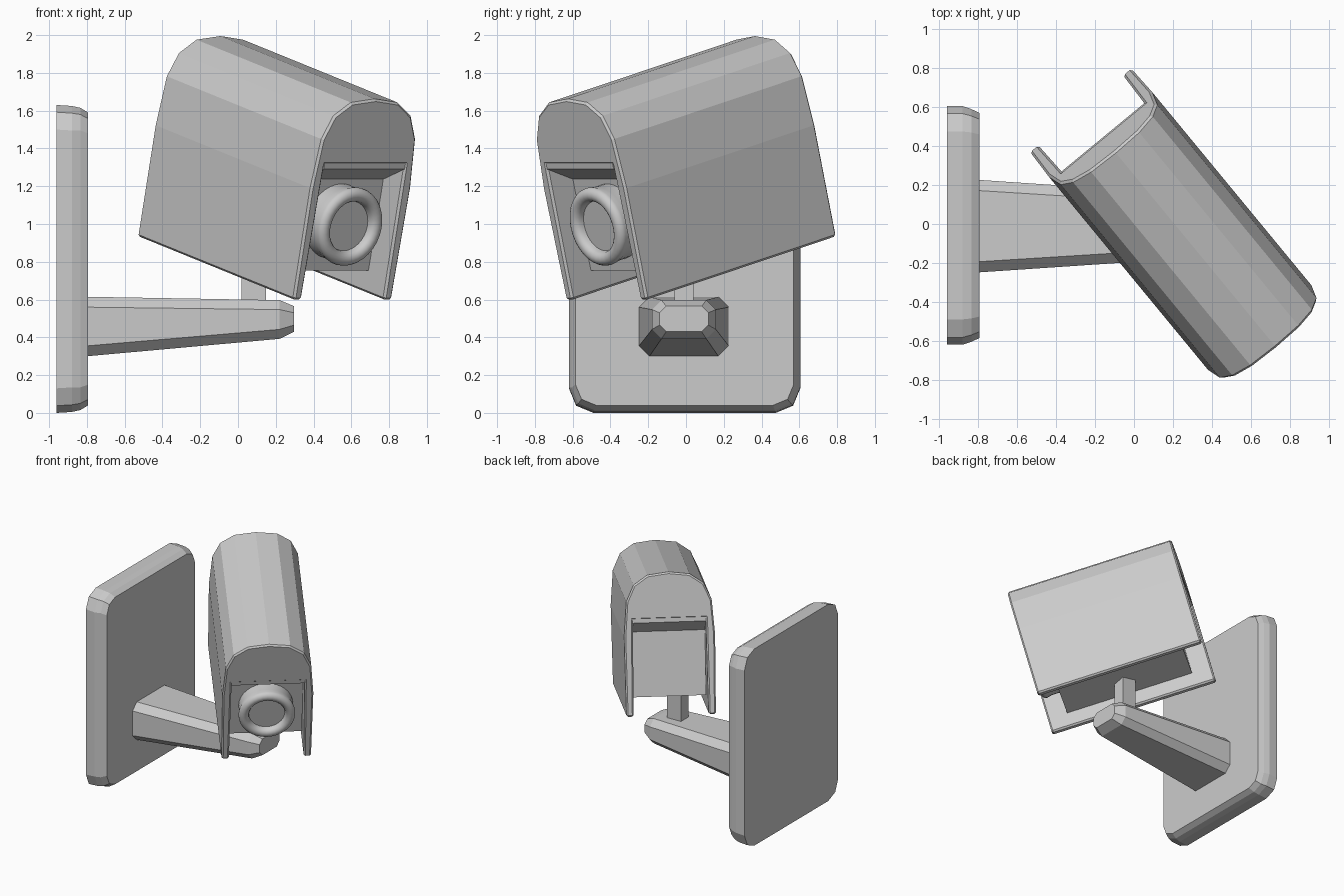
import bpy, bmesh, math
from mathutils import Matrix, Vector

if "Cube" in bpy.data.objects:
    bpy.data.objects.remove(bpy.data.objects["Cube"])

# Housing frame: local x = across, y = backwards from the front end, z = up
HEAD = (Matrix.Translation((0.556, -0.423, 0.597))
        @ Matrix.Rotation(math.radians(39.5), 4, 'Z')
        @ Matrix.Rotation(math.radians(14.5), 4, 'X'))
LENGTH = 1.35


def loft(name, rings, matrix=Matrix(), bevel=0.0, smooth=None):
    """Join equal-length rings of points into a closed solid."""
    bm = bmesh.new()
    loops = [[bm.verts.new(matrix @ Vector(p)) for p in ring] for ring in rings]
    n = len(loops[0])
    for a, b in zip(loops, loops[1:]):
        for i in range(n):
            j = (i + 1) % n
            bm.faces.new((a[i], a[j], b[j], b[i]))
    bm.faces.new(loops[0])
    bm.faces.new(loops[-1])
    bmesh.ops.recalc_face_normals(bm, faces=bm.faces)
    mesh = bpy.data.meshes.new(name)
    bm.to_mesh(mesh)
    bm.free()
    ob = bpy.data.objects.new(name, mesh)
    bpy.context.collection.objects.link(ob)
    if bevel:
        mod = ob.modifiers.new("edge", 'BEVEL')
        mod.width = bevel
        mod.segments = 1
        mod.limit_method = 'ANGLE'
        mod.angle_limit = math.radians(50)
    if smooth:
        bpy.context.view_layer.objects.active = ob
        ob.select_set(True)
        bpy.ops.object.shade_smooth_by_angle(angle=math.radians(smooth))
        ob.select_set(False)
    return ob


def rounded_rect(x, y0, y1, z0, z1, r, steps):
    """Rectangle in the yz plane with corners of the given number of steps."""
    corners = [(y1 - r, z1 - r), (y0 + r, z1 - r), (y0 + r, z0 + r), (y1 - r, z0 + r)]
    ring = []
    for k, (cy, cz) in enumerate(corners):
        for s in range(steps + 1):
            a = math.pi / 2 * (k + s / steps)
            ring.append((x, cy + r * math.cos(a), cz + r * math.sin(a)))
    return ring


# Wall plate, its front edge drawn in
loft("wall_plate", [
    rounded_rect(-0.96, -0.62, 0.605, 0.0, 1.63, 0.13, 2),
    rounded_rect(-0.88, -0.62, 0.605, 0.005, 1.625, 0.13, 2),
    rounded_rect(-0.835, -0.605, 0.59, 0.015, 1.615, 0.12, 2),
    rounded_rect(-0.793, -0.585, 0.57, 0.04, 1.59, 0.11, 2)])

# Tapering arm with a blunt tip
loft("arm", [
    rounded_rect(-0.82, -0.25, 0.228, 0.298, 0.615, 0.055, 1),
    rounded_rect(0.22, -0.18, 0.158, 0.392, 0.597, 0.05, 1),
    rounded_rect(0.297, -0.14, 0.118, 0.43, 0.565, 0.035, 1)])

# Short neck between arm and housing
loft("neck", [[(0.083 + sx * 0.065, -0.01 + sy * 0.05, z)
               for sx, sy in ((-1, -1), (1, -1), (1, 1), (-1, 1))]
              for z in (0.57, 0.95)])

# Hood: arched roof with two side walls, open underneath
half = [(0.275, 0.74), (0.282, 0.0), (0.337, 0.0), (0.343, 0.61),
        (0.322, 0.878), (0.265, 1.005), (0.16, 1.078)]
profile = half + [(0, 1.098)] + [(-x, z) for x, z in reversed(half)]
loft("hood", [[(x, y, z) for x, z in profile] for y in (0, LENGTH)], HEAD, 0.012)

# Camera body filling the hood, with sloping brows at both ends
side = [(0.16, 0.12), (0.16, 0.62), (0.003, 0.715), (0.003, 0.76)]
side += [(LENGTH - y, z) for y, z in reversed(side)]
loft("camera_body", [[(x, y, z) for y, z in side] for x in (-0.277, 0.277)], HEAD)

# Lens barrel with a rounded rim and flat glass
lens = [(0.205, 0.17), (0.205, 0.09)]
for i in range(9):
    a = math.pi * i / 8
    lens.append((0.176 + 0.038 * math.cos(a), 0.05 - 0.038 * math.sin(a)))
lens.append((0.136, 0.062))
N = 32
loft("lens", [[(r * math.cos(2 * math.pi * i / N), y, 0.39 + r * math.sin(2 * math.pi * i / N))
               for i in range(N)] for r, y in lens], HEAD, smooth=40)
